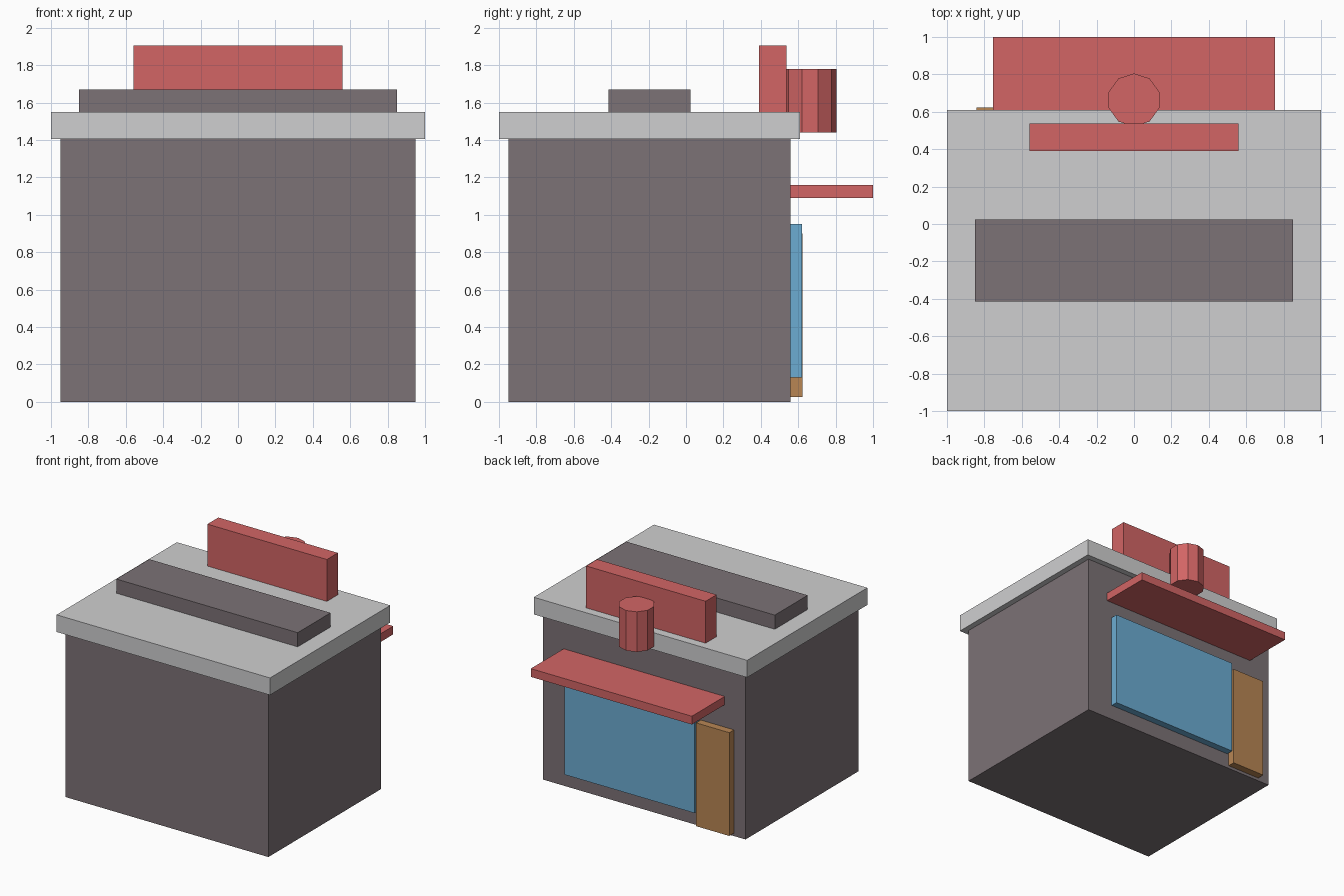
import bpy

cube = bpy.data.objects.get("Cube")
if cube:
    bpy.data.objects.remove(cube, do_unlink=True)


def material(name, r, g, b):
    """Flat material from sRGB 0-255 values."""
    lin = [((c / 255 + 0.055) / 1.055) ** 2.4 for c in (r, g, b)] + [1.0]
    mat = bpy.data.materials.new(name)
    mat.use_nodes = True
    mat.diffuse_color = lin
    bsdf = next(n for n in mat.node_tree.nodes if n.type == 'BSDF_PRINCIPLED')
    bsdf.inputs["Base Color"].default_value = lin
    return mat


wall = material("wall grey", 124, 114, 118)
pale = material("roof pale grey", 207, 207, 208)
red = material("red", 210, 101, 101)
blue = material("glass blue", 108, 172, 210)
brown = material("door brown", 184, 134, 84)


def box(name, x, y, z, mat):
    """Box from its (min, max) range along each axis."""
    ranges = (x, y, z)
    bpy.ops.mesh.primitive_cube_add(size=1, location=[(a + b) / 2 for a, b in ranges])
    obj = bpy.context.object
    obj.name = name
    for v in obj.data.vertices:
        v.co = [c * (b - a) for c, (a, b) in zip(v.co, ranges)]
    obj.data.materials.append(mat)
    return obj


# Building body and roof
box("walls", (-0.95, 0.95), (-0.95, 0.56), (0, 1.41), wall)
box("roof_slab", (-1, 1), (-1, 0.61), (1.405, 1.55), pale)
box("roof_ridge_block", (-0.85, 0.85), (-0.415, 0.025), (1.55, 1.67), wall)

# Shop front on the back side
box("sign_board", (-0.56, 0.56), (0.39, 0.537), (1.55, 1.905), red)
box("awning", (-0.755, 0.755), (0.56, 1), (1.09, 1.16), red)
box("window", (-0.515, 0.705), (0.56, 0.62), (0.13, 0.95), blue)
box("door", (-0.842, -0.53), (0.56, 0.623), (0.025, 0.9), brown)

# Ten-sided drum in front of the sign
bpy.ops.mesh.primitive_cylinder_add(vertices=10, radius=0.142, depth=0.34,
                                    location=(0, 0.663, 1.61))
drum = bpy.context.object
drum.name = "sign_drum"
drum.data.materials.append(red)
